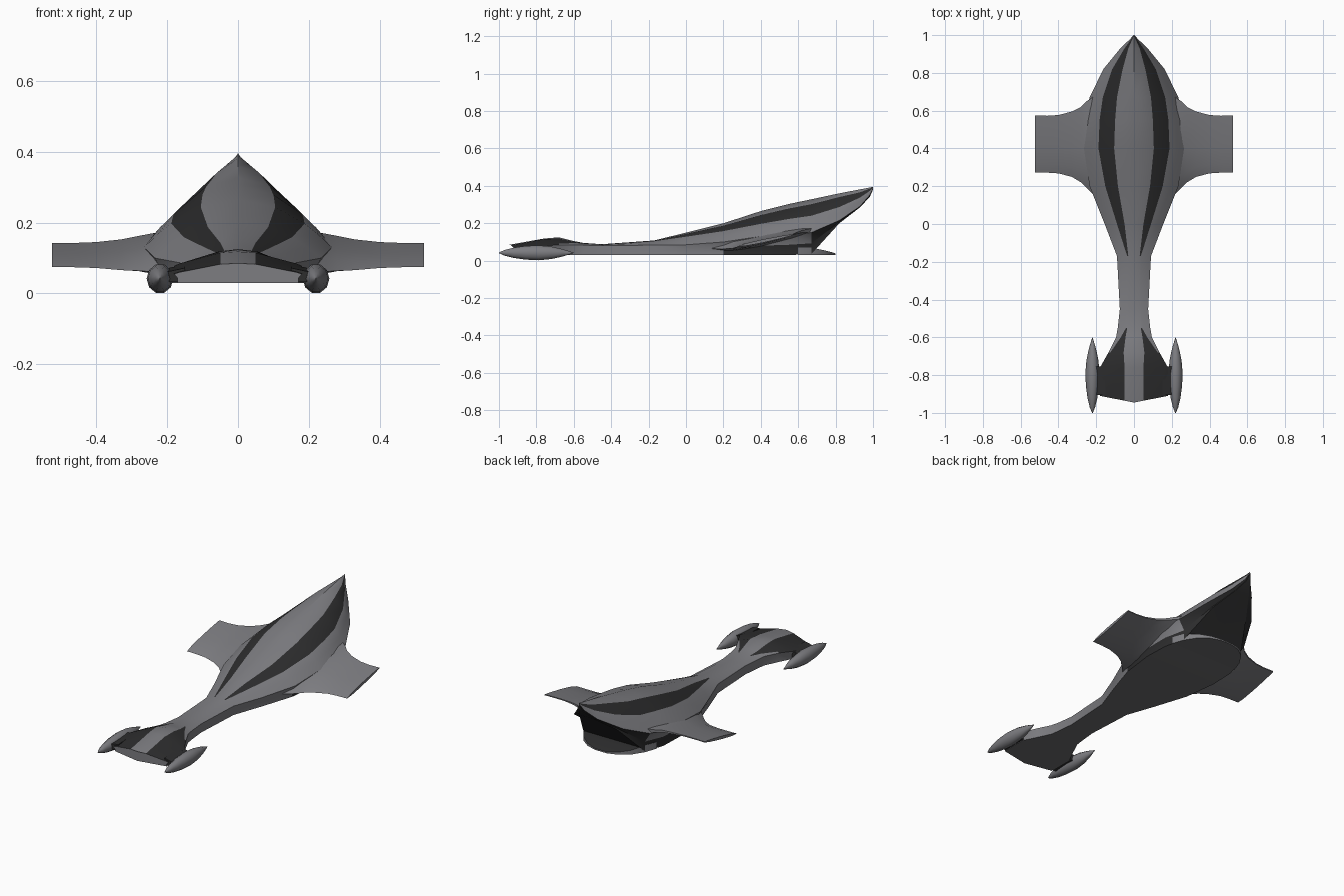
import bpy, bmesh, math

if "Cube" in bpy.data.objects:
    bpy.data.objects.remove(bpy.data.objects["Cube"])


def material(name, v):
    m = bpy.data.materials.new(name)
    m.diffuse_color = (v[0], v[1], v[2], 1)
    m.use_nodes = True
    m.node_tree.nodes["Principled BSDF"].inputs["Base Color"].default_value = m.diffuse_color
    return m


GREY = material("hull grey", (0.205, 0.205, 0.22))
DARK = material("dark panel", (0.026, 0.026, 0.027))
BELLY = material("belly grey", (0.15, 0.15, 0.157))
MATS = [GREY, DARK, BELLY]


def loft(name, rings, rule=None, angle=32):
    """Skin a list of equal-length point rings, cap both ends.
    rule(ring_index, segment_index) gives the material index."""
    bm = bmesh.new()
    vs = [[bm.verts.new(p) for p in r] for r in rings]
    n = len(rings[0])
    for i in range(len(vs) - 1):
        for j in range(n):
            k = (j + 1) % n
            f = bm.faces.new((vs[i][j], vs[i][k], vs[i + 1][k], vs[i + 1][j]))
            f.material_index = rule(i, j) if rule else 0
    default = rule(-1, 0) if rule else 0
    for r in (vs[0], vs[-1]):
        bm.faces.new(r).material_index = default
    bmesh.ops.recalc_face_normals(bm, faces=bm.faces)
    me = bpy.data.meshes.new(name)
    bm.to_mesh(me)
    bm.free()
    for m in MATS:
        me.materials.append(m)
    me.polygons.foreach_set("use_smooth", [True] * len(me.polygons))
    me.set_sharp_from_angle(angle=math.radians(angle))
    ob = bpy.data.objects.new(name, me)
    bpy.context.collection.objects.link(ob)
    return ob


# Hull sections: y, half width, crest z, chine z, bottom half width, bottom z,
# stripe inner x, stripe outer x
SECTIONS = [
    (-0.945, .18, .085, .055, .17, .03, .05, .165),
    (-0.76, .18, .118, .078, .17, .03, .05, .165),
    (-0.68, .135, .125, .085, .13, .03, .055, .125),
    (-0.60, .095, .105, .085, .092, .03, .045, .07),
    (-0.55, .086, .095, .083, .085, .03, .036, .042),
    (-0.45, .075, .088, .081, .075, .03, .03, .035),
    (-0.17, .09, .108, .083, .09, .03, .03, .036),
    (0.0, .155, .15, .085, .15, .03, .05, .09),
    (0.2, .235, .2, .1, .215, .03, .085, .152),
    (0.4, .265, .265, .13, .24, .03, .105, .188),
    (0.55, .26, .303, .14, .235, .03, .1, .182),
    (0.67, .235, .328, .15, .2, .035, .09, .165),
    (0.82, .162, .36, .215, .12, .2, .06, .115),
    (0.93, .072, .381, .29, .05, .285, .03, .05),
    (0.982, .018, .391, .35, .012, .34, .007, .012),
    (1.0, .003, .395, .385, .002, .38, .001, .002),
]


def hull_ring(s):
    y, w, zc, zch, bw, zb, si, so = s
    top = lambda x: (x, zc - (zc - zch) * (x / w) ** 2)
    half = [top(0), top(si), top(so), top((so + w) / 2), (w, zch),
            (bw, (zch + zb) / 2), (bw, zb), (0, zb)]
    full = half + [(-x, z) for x, z in reversed(half[1:-1])]
    sweep = .035 if y < -.9 else 0
    return [(x, y + sweep * abs(x) / w, z) for x, z in full]


def hull_rule(i, j):
    if i < 0:
        return 0
    seg = min(j, 13 - j)
    y = (SECTIONS[i][0] + SECTIONS[i + 1][0]) / 2
    if y > .67 and seg >= 4:
        return 1                      # undercut below the stern
    if seg == 6:
        return 2
    if seg == 5 and .3 < y < .67:
        return 1                      # shadow band under the wings
    if y < -.65 and 1 <= seg <= 3:
        return 1                      # front panels
    if seg == 1 and not -.55 < y < -.17:
        return 1                      # long stripes
    return 0


loft("hull", [hull_ring(s) for s in SECTIONS], hull_rule)

# Thin rounded lip of the belly reaching out below the stern
lip = []
for y, w, zt in [(.6, .225, .07), (.67, .2, .07), (.74, .155, .055),
                 (.78, .1, .045), (.8, .04, .038)]:
    lip.append([(-w, y, .03), (w, y, .03), (w, y, zt), (-w, y, zt)])
loft("belly_lip", lip, lambda i, j: (2, 0, 1, 0)[j] if i >= 0 else 0)


# Wing stations: x, front y, front z, rear y, rear z, thickness
WING = [
    (.19, .13, .065, .69, .165, .085),
    (.25, .19, .062, .65, .16, .055),
    (.28, .22, .064, .62, .156, .042),
    (.33, .25, .066, .595, .148, .03),
    (.40, .268, .072, .577, .142, .02),
    (.46, .272, .074, .573, .14, .018),
    (.525, .272, .075, .575, .14, .018),
]
LENS = [(0, 0), (.15, .8), (.45, 1), (.8, .7), (1, .3),
        (1, -.3), (.8, -.8), (.45, -1), (.15, -.7)]

# Spindle pod profile: y, radius
POD = [(-1, .002), (-.97, .016), (-.92, .029), (-.86, .038), (-.79, .042),
       (-.72, .035), (-.66, .021), (-.6, .001)]

for side, sx in (("right", 1), ("left", -1)):
    loft(side + "_wing",
         [[(sx * x, y0 + (y1 - y0) * u, z0 + (z1 - z0) * u + v * t / 2)
           for u, v in LENS] for x, y0, z0, y1, z1, t in WING])
    # Front pods and the dark struts carrying them
    loft(side + "_pod",
         [[(sx * .22 + .9 * r * math.cos(a * math.tau / 10), y,
            .042 + r * math.sin(a * math.tau / 10)) for a in range(10)]
          for y, r in POD], angle=50)
    loft(side + "_pod_strut",
         [[(sx * x, -.905, .032), (sx * x, -.755, .032),
           (sx * x, -.755, z), (sx * x, -.905, z - .01)]
          for x, z in ((.15, .082), (.215, .068))],
         lambda i, j: 1)
